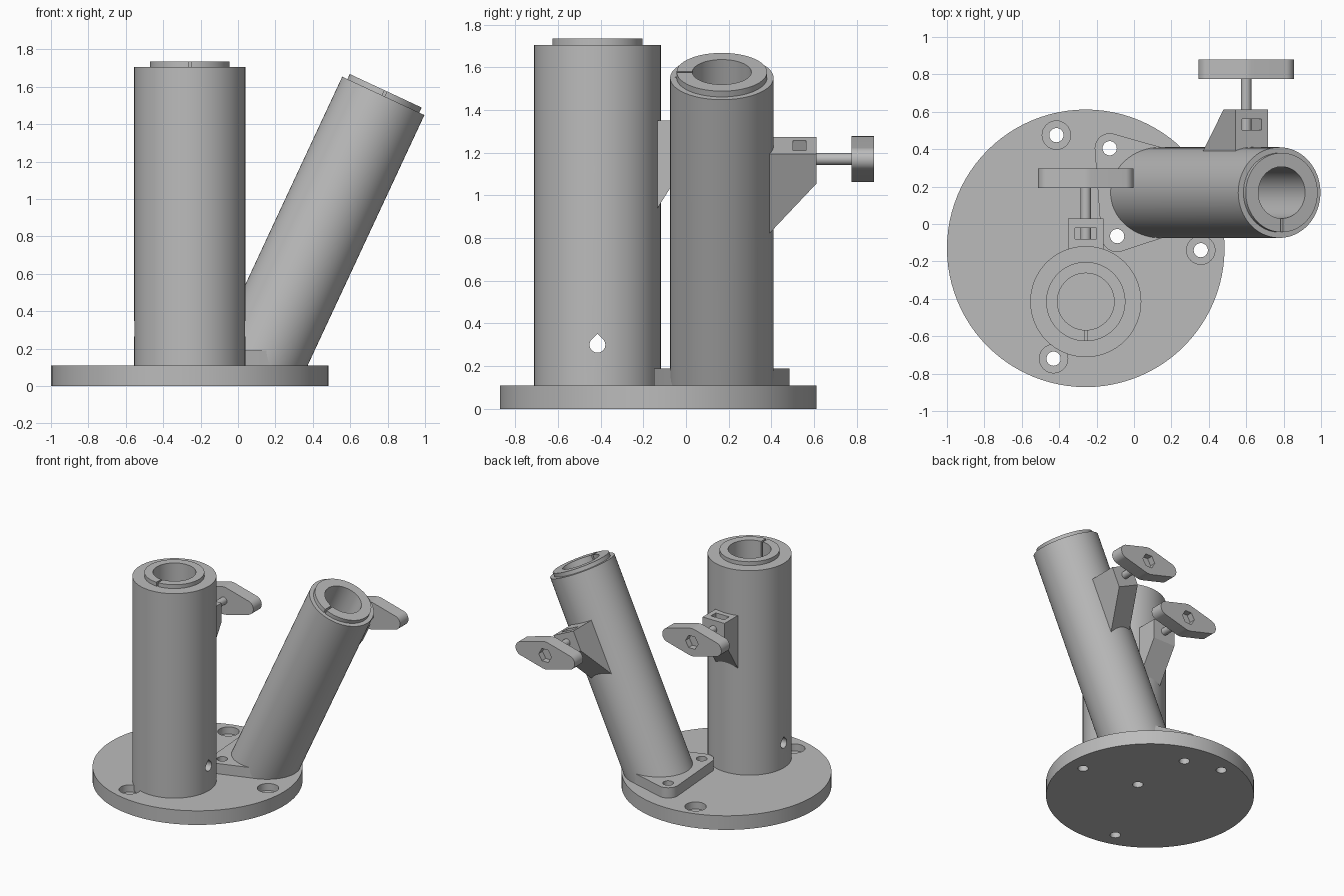
import bpy, bmesh, math
from mathutils import Matrix, Vector
from mathutils.geometry import convex_hull_2d

cube = bpy.data.objects.get("Cube")
if cube:
    bpy.data.objects.remove(cube, do_unlink=True)

grey = bpy.data.materials.new("matt grey")
grey.use_nodes = True
grey.diffuse_color = (0.5, 0.5, 0.5, 1)
grey.node_tree.nodes["Principled BSDF"].inputs["Base Color"].default_value = (0.5, 0.5, 0.5, 1)

# Frames that lay an extrusion along the side-to-side or front-to-back axis
ALONG_X = Matrix(((0, 0, 1), (1, 0, 0), (0, 1, 0))).to_4x4()
ALONG_Y = Matrix.Rotation(-math.pi / 2, 4, 'X')
move = Matrix.Translation


def circle(r, cx=0, cy=0, n=64):
    return [(cx + r * math.cos(math.tau * i / n), cy + r * math.sin(math.tau * i / n))
            for i in range(n)]


def rect(x0, x1, y0, y1):
    return [(x0, y0), (x1, y0), (x1, y1), (x0, y1)]


def hull(*circles):
    pts = [Vector(p) for c in circles for p in circle(*c)]
    return [tuple(pts[i]) for i in convex_hull_2d(pts)]


def loft(name, rings, frame=Matrix()):
    """Closed solid through (outline, height) rings."""
    bm = bmesh.new()
    loops = [[bm.verts.new((x, y, z)) for x, y in outline] for outline, z in rings]
    for low, high in zip(loops, loops[1:]):
        for i in range(len(low)):
            bm.faces.new((low[i - 1], low[i], high[i], high[i - 1]))
    bm.faces.new(loops[0][::-1])
    bm.faces.new(loops[-1])
    bm.transform(frame)
    bmesh.ops.recalc_face_normals(bm, faces=bm.faces)
    mesh = bpy.data.meshes.new(name)
    bm.to_mesh(mesh)
    bm.free()
    mesh.materials.append(grey)
    obj = bpy.data.objects.new(name, mesh)
    bpy.context.collection.objects.link(obj)
    return obj


def prism(name, outline, low, high, frame=Matrix()):
    return loft(name, [(outline, low), (outline, high)], frame)


def activate(obj):
    bpy.ops.object.select_all(action='DESELECT')
    obj.select_set(True)
    bpy.context.view_layer.objects.active = obj


def finish(obj, *cutters):
    """Subtract the cutters, then smooth the round walls."""
    activate(obj)
    for cutter in cutters:
        mod = obj.modifiers.new("cut", 'BOOLEAN')
        mod.operation, mod.solver, mod.object = 'DIFFERENCE', 'EXACT', cutter
        bpy.ops.object.modifier_apply(modifier=mod.name)
        bpy.data.objects.remove(cutter, do_unlink=True)
    activate(obj)
    bpy.ops.object.shade_smooth_by_angle(angle=math.radians(30))


BASE_H = 0.11
FOOT_TOP = 0.19
bolts = [(-0.415, 0.475), (0.357, -0.14), (-0.43, -0.72)]
foot_bolts = [(-0.13, 0.405), (-0.09, -0.065)]

# Round base with counterbored bolt holes
base = prism("base_plate", circle(0.742, -0.258, -0.13, 96), 0, BASE_H)
finish(base,
       *[prism("hole", circle(0.038, x, y, 32), -0.1, 0.3) for x, y in bolts + foot_bolts],
       *[prism("counterbore", circle(0.076, x, y, 32), 0.055, 0.3) for x, y in bolts])

# Foot flange that tapers into the leaning tube
foot = prism("foot_flange", hull((0.08, -0.13, 0.405), (0.085, -0.09, -0.065), (0.24, 0.12, 0.168)),
             BASE_H - 0.01, FOOT_TOP)
finish(foot, *[prism("hole", circle(0.038, x, y, 32), 0, 0.3) for x, y in foot_bolts])


def holder(prefix, x, y, angle, radius, bore, length, bore_floor):
    frame = move((x, y, BASE_H)) @ Matrix.Rotation(angle, 4, 'Y')
    # Tube with a split liner standing proud of its rim
    top = length + 0.03
    tube = loft(prefix + "_tube", [(circle(radius), -0.3), (circle(radius), length),
                                   (circle(0.212), length), (circle(0.212), top)], frame)
    cutters = [prism("ground", rect(-3, 3, -3, 3), -2, BASE_H - 0.04),
               prism("bore", circle(bore), bore_floor, top + 0.1, frame),
               prism("slot", rect(-0.007, 0.007, -0.22, 0), length - 0.001, top + 0.1, frame),
               prism("inner_slot", rect(-0.007, 0.007, -0.205, 0), bore_floor + 0.02, top + 0.2, frame)]
    if not angle:
        # Teardrop drain through both walls
        r = 0.037
        drop = [p for p in circle(r, n=32) if p[1] < r * 0.72]
        drop.append((0, r * 1.42))
        drop.sort(key=lambda p: math.atan2(p[1], p[0]))
        cutters.append(prism("drain", drop, -0.5, 0.5, frame @ move((0, 0, 0.19)) @ ALONG_X))
    finish(tube, *cutters)

    # Clamp boss with a nut pocket open at the top
    half, out, boss_top, low = 0.095, 0.444, 1.24, 0.83
    skin = math.sqrt(radius ** 2 - half ** 2)
    side = [(0.18, low), (skin, low), (out, 1.088), (out, boss_top), (0.18, boss_top)]
    boss = prism(prefix + "_clamp_boss", side, -half, half, frame @ ALONG_X)
    finish(boss, prism("nut_pocket", rect(-0.057, 0.057, out - 0.11, out - 0.05),
                       1.115, boss_top + 0.1, frame))

    # Clamp screw and wing knob, the knob kept level
    screw_frame = frame @ move((0, 0, 1.17)) @ Matrix.Rotation(-angle, 4, 'Y') @ ALONG_Y
    finish(prism(prefix + "_clamp_screw", circle(0.028, n=32), 0.17, 0.63, screw_frame))
    wing = hull((0.107, 0, 0), (0.055, -0.2, 0), (0.055, 0.2, 0))
    knob = prism(prefix + "_wing_knob", wing, 0.608, 0.712, screw_frame)
    finish(knob, prism("hex_socket", circle(0.055, n=6), 0.665, 0.8, screw_frame))


holder("upright", -0.258, -0.415, 0, 0.297, 0.152, 1.595, 0.0)
holder("leaning", 0.105, 0.168, math.radians(25), 0.2425, 0.138, 1.59, 0.2)
